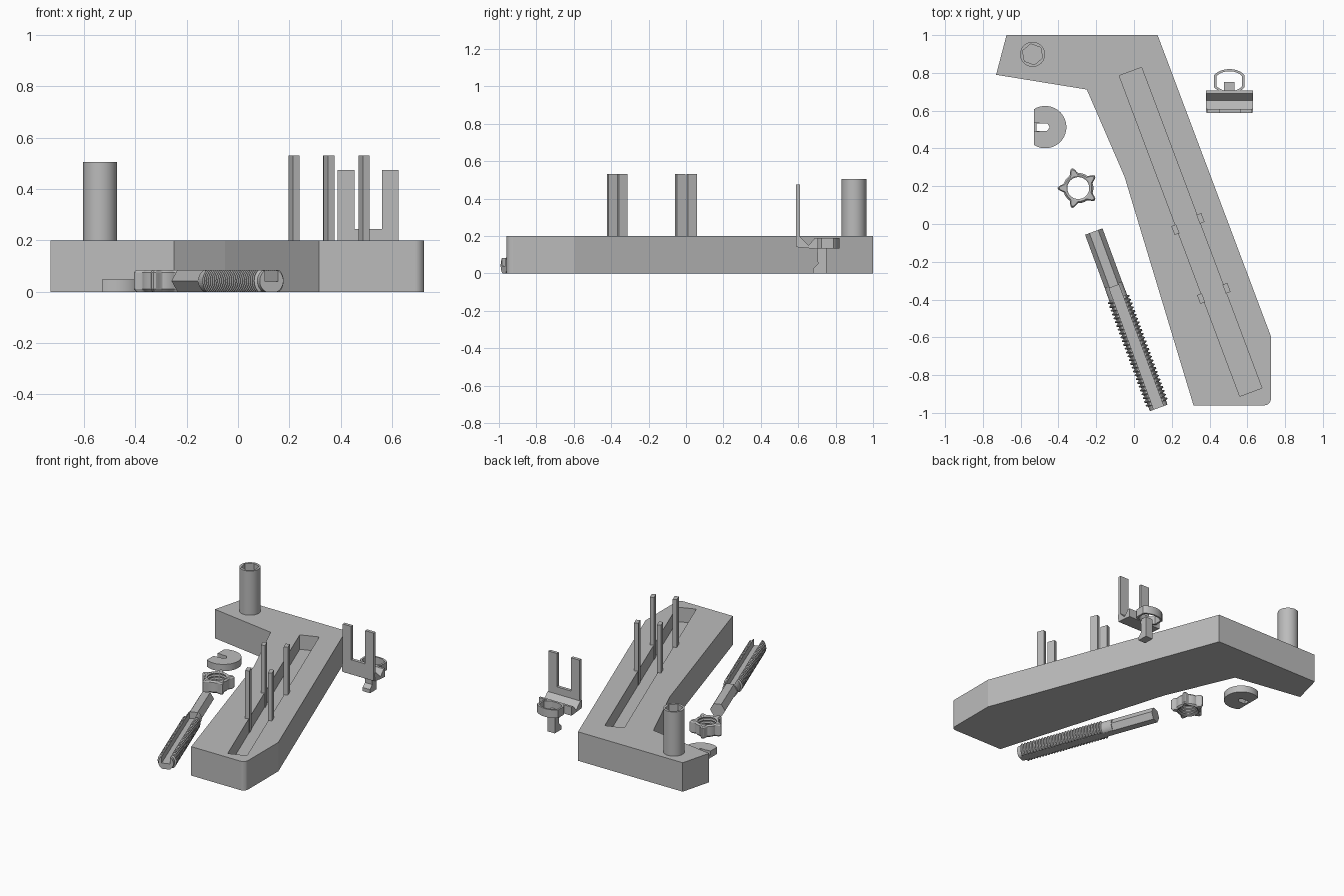
import bpy, bmesh, math
from mathutils import Matrix, Vector

if "Cube" in bpy.data.objects:
    bpy.data.objects.remove(bpy.data.objects["Cube"])

grey = bpy.data.materials.new("plain grey")
grey.diffuse_color = (0.5, 0.5, 0.5, 1)
grey.use_nodes = True
grey.node_tree.nodes["Principled BSDF"].inputs["Base Color"].default_value = grey.diffuse_color


def finish(name, bm, matrix=None):
    if matrix:
        bm.transform(matrix)
    bmesh.ops.recalc_face_normals(bm, faces=bm.faces)
    me = bpy.data.meshes.new(name)
    bm.to_mesh(me)
    bm.free()
    me.materials.append(grey)
    ob = bpy.data.objects.new(name, me)
    bpy.context.collection.objects.link(ob)
    return ob


def prism(name, pts, z0, z1, matrix=None):
    """Extrude a closed xy outline from z0 to z1."""
    bm = bmesh.new()
    lo = [bm.verts.new((x, y, z0)) for x, y in pts]
    hi = [bm.verts.new((x, y, z1)) for x, y in pts]
    n = len(pts)
    bm.faces.new(lo[::-1])
    bm.faces.new(hi)
    for i in range(n):
        j = (i + 1) % n
        bm.faces.new((lo[i], lo[j], hi[j], hi[i]))
    return finish(name, bm, matrix)


def box(name, x0, x1, y0, y1, z0, z1, matrix=None):
    return prism(name, [(x0, y0), (x1, y0), (x1, y1), (x0, y1)], z0, z1, matrix)


def circle(cx, cy, r, n=48, start=0.0):
    return [(cx + r * math.cos(start + math.tau * i / n),
             cy + r * math.sin(start + math.tau * i / n)) for i in range(n)]


def lathe(name, prof, n=40, clamp=9.0, matrix=None):
    """Spin (radius, height) rings about z, flattened at y = +-clamp."""
    bm = bmesh.new()
    rings = []
    for r, h in prof:
        rings.append([bm.verts.new((x, max(-clamp, min(clamp, y)), h))
                      for x, y in circle(0, 0, r, n)])
    for a, b in zip(rings, rings[1:]):
        for i in range(n):
            j = (i + 1) % n
            bm.faces.new((a[i], a[j], b[j], b[i]))
    bm.faces.new(rings[0][::-1])
    bm.faces.new(rings[-1])
    return finish(name, bm, matrix)


def combine(ob, other, op="DIFFERENCE"):
    mod = ob.modifiers.new("combine", "BOOLEAN")
    mod.operation = op
    mod.solver = "EXACT"
    mod.object = other
    bpy.context.view_layer.objects.active = ob
    bpy.ops.object.modifier_apply(modifier=mod.name)
    bpy.data.objects.remove(other)


def smooth(ob):
    bpy.ops.object.select_all(action="DESELECT")
    ob.select_set(True)
    bpy.context.view_layer.objects.active = ob
    bpy.ops.object.shade_smooth_by_angle(angle=math.radians(25))


def thread(h0, h1, count, r0, r1):
    """Ridged profile between two heights."""
    step = (h1 - h0) / count
    prof = []
    for i in range(count):
        h = h0 + i * step
        prof += [(r0, h), (r0, h + step * 0.25), (r1, h + step * 0.5), (r1, h + step * 0.75)]
    return prof + [(r0, h1)]


# Angled base slab with one rounded corner and a long slot
corner = [(0.69 + 0.035 * math.cos(a), -0.925 + 0.035 * math.sin(a))
          for a in [-math.pi / 2 + math.pi / 2 * i / 6 for i in range(7)]]
base = prism("base", [(-0.675, 1), (-0.73, 0.79), (-0.25, 0.712), (-0.05, 0.25),
                      (0.315, -0.96)] + corner + [(0.725, -0.595), (0.125, 1)], 0, 0.2)
slot_pts = [(-0.078, 0.785), (0.56, -0.912), (0.677, -0.868), (0.04, 0.829)]
combine(base, prism("slot_cutter", slot_pts, 0.1, 0.3))

# Four upright posts along the slot edges
angle = math.atan2(-0.936, 0.352)
for i, (x, y) in enumerate([(0.219, -0.03), (0.352, 0.03), (0.355, -0.395), (0.49, -0.34)]):
    m = Matrix.Translation((x, y, 0)) @ Matrix.Rotation(angle, 4, "Z")
    box(f"post_{i + 1}", -0.025, 0.025, -0.0135, 0.0135, 0.1, 0.53, m)

# Hollow tube with a hexagonal bore
tube = prism("tube", circle(-0.537, 0.898, 0.066), 0.19, 0.505)
combine(tube, prism("bore_cutter", circle(-0.537, 0.898, 0.056, 6, math.radians(40)), 0.2, 0.6))
smooth(tube)

# Screw lying flat: hexagonal shank, then a flattened threaded half with a channel
axis = Vector((0.345, -0.937, 0)).normalized()
side = Vector((-axis.y, axis.x, 0))
lay = Matrix((side, (0, 0, 1), axis)).transposed().to_4x4()
lay.translation = (-0.213, -0.04, 0.0425)
lathe("screw_shank", [(0.049, 0), (0.049, 0.36)], 6, 9, lay)
rod = lathe("screw_thread", [(0.049, 0.3)] + thread(0.37, 0.97, 28, 0.05, 0.061)
            + [(0.049, 0.995)], 40, 0.0425, lay)
combine(rod, box("channel_cutter", -0.027, 0.027, -0.003, 0.1, 0.28, 1.1, lay))
shank = bpy.data.objects["screw_shank"]
combine(shank, box("channel_cutter", -0.027, 0.027, -0.003, 0.1, 0.31, 1.1, lay))

# Five-lobed nut with rounded rims and an inner thread
bm = bmesh.new()
rings = []
for z, shrink in [(0, 0.009), (0.01, 0), (0.075, 0), (0.085, 0.009)]:
    ring = []
    for i in range(80):
        a = math.tau * i / 80
        r = 0.08 + 0.03 * max(0, math.cos(5 * (a - math.pi))) ** 2 - shrink
        ring.append(bm.verts.new((-0.295 + r * math.cos(a), 0.19 + r * math.sin(a), z)))
    rings.append(ring)
for a, b in zip(rings, rings[1:]):
    for i in range(80):
        j = (i + 1) % 80
        bm.faces.new((a[i], a[j], b[j], b[i]))
bm.faces.new(rings[0][::-1])
bm.faces.new(rings[-1])
nut = finish("nut", bm)
combine(nut, lathe("nut_cutter", thread(-0.01, 0.095, 5, 0.058, 0.066), 40, 9,
                   Matrix.Translation((-0.295, 0.19, 0))))
smooth(nut)

# Round cap with one flat side and a notched hole
cut = math.acos(-0.06 / 0.112)
cap = prism("cap", [(-0.47 + 0.112 * math.cos(a), 0.513 + 0.112 * math.sin(a))
                    for a in [-cut + 2 * cut * i / 40 for i in range(41)]], 0, 0.047)
hole = [(-0.515, 0.493), (-0.46, 0.493), (-0.446, 0.513), (-0.46, 0.533), (-0.515, 0.533)]
combine(cap, prism("hole_cutter", hole, -0.1, 0.1))
combine(cap, box("notch_cutter", -0.6, -0.5, 0.49, 0.536, 0.02, 0.1))
smooth(cap)

# Fork piece: grooved body, crossbar, two prongs
profile_to_x = Matrix(((0, 0, 1, 0), (1, 0, 0, 0), (0, 1, 0, 0), (0, 0, 0, 1)))
prism("fork_body", [(0.595, 0.14), (0.706, 0.13), (0.706, 0.19), (0.69, 0.19),
                    (0.655, 0.15), (0.61, 0.195), (0.59, 0.195)], 0.38, 0.63, profile_to_x)
box("fork_crossbar", 0.388, 0.625, 0.588, 0.61, 0.145, 0.245)
for name, x in (("left", 0.388), ("right", 0.56)):
    box("fork_prong_" + name, x, x + 0.065, 0.588, 0.61, 0.24, 0.475)

# Ring behind the fork body and the hooked stem below it
outer = [(0.505 + 0.081 * max(-1, min(1, 1.15 * math.cos(a))), 0.756 + 0.064 * math.sin(a))
         for a in [math.tau * i / 48 for i in range(48)]]
inner = [(0.505 + (x - 0.505) * 0.84, 0.756 + (y - 0.756) * 0.82) for x, y in outer]
ring = prism("fork_ring", outer, 0.134, 0.19)
combine(ring, prism("ring_cutter", inner, 0, 0.3))
smooth(ring)
prism("fork_stem", [(0.68, 0), (0.752, 0), (0.752, 0.145), (0.7, 0.145),
                    (0.705, 0.05), (0.68, 0.025)], 0.476, 0.532, profile_to_x)
